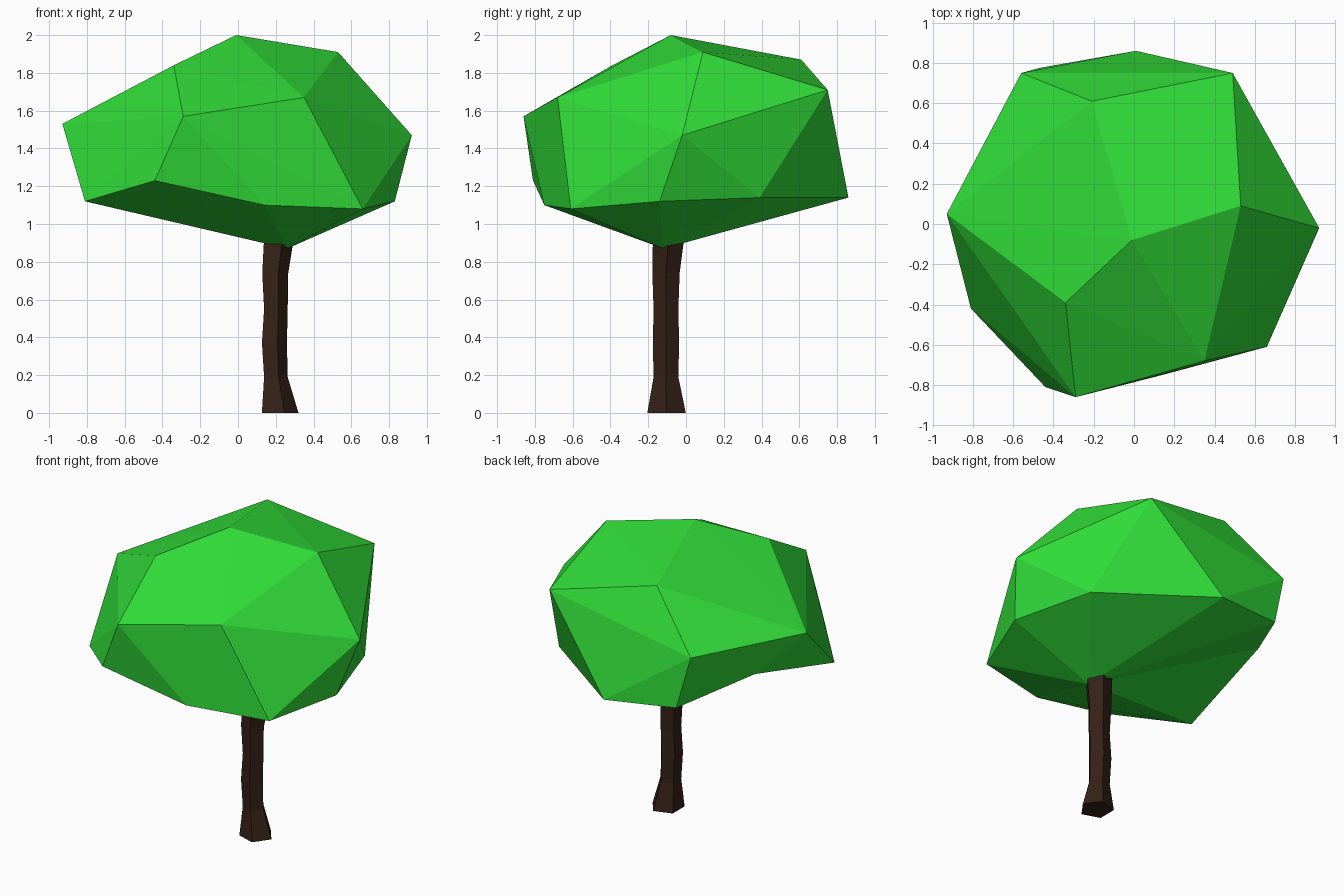
import bpy, bmesh
from math import cos, sin, tau

if "Cube" in bpy.data.objects:
    bpy.data.objects.remove(bpy.data.objects["Cube"])


def finish(bm, name, color):
    bmesh.ops.recalc_face_normals(bm, faces=bm.faces)
    mesh = bpy.data.meshes.new(name)
    bm.to_mesh(mesh)
    bm.free()
    mat = bpy.data.materials.new(name + "_color")
    mat.diffuse_color = (*color, 1)
    mat.use_nodes = True
    mat.node_tree.nodes["Principled BSDF"].inputs["Base Color"].default_value = mat.diffuse_color
    mesh.materials.append(mat)
    obj = bpy.data.objects.new(name, mesh)
    bpy.context.collection.objects.link(obj)
    return obj


# Canopy: faceted hull around tiers of corner points
crown = [(-.01, -.08, 2.0), (.53, .09, 1.91), (-.21, .61, 1.87), (-.34, -.39, 1.84)]
middle = [(.49, .75, 1.71), (.35, -.68, 1.67), (-.29, -.86, 1.57),
          (-.93, .05, 1.53), (-.56, .75, 1.53), (.92, -.02, 1.47)]
rim = [(.66, -.61, 1.08), (.14, -.75, 1.10), (-.44, -.81, 1.23), (-.81, -.42, 1.12),
       (-.47, .775, 1.18), (.01, .86, 1.14), (.67, .39, 1.14), (.83, -.14, 1.12)]
base = [(.26, -.12, .87)]

bm = bmesh.new()
for p in crown + middle + rim + base:
    bm.verts.new(p)
dent = bm.verts.new((-.88, .39, 1.15))
bmesh.ops.convex_hull(bm, input=bm.verts[:])
dent.co = (-.73, .31, 1.30)  # pull one rim corner in for the hollow at the back left
finish(bm, "canopy", (.03, .72, .04))

# Trunk: crooked five-sided loft (z, centre x, centre y, radius)
sections = [(0, .213, -.103, .107), (.19, .194, -.106, .069), (.37, .186, -.106, .073),
            (.55, .194, -.106, .069), (.74, .19, -.106, .076), (.89, .205, -.095, .085),
            (.95, .21, -.09, .085)]
bm = bmesh.new()
rings = [[bm.verts.new((cx + r * cos(tau * i / 5), cy + r * sin(tau * i / 5), z))
          for i in range(5)] for z, cx, cy, r in sections]
for lo, hi in zip(rings, rings[1:]):
    for i in range(5):
        j = (i + 1) % 5
        bm.faces.new((lo[i], lo[j], hi[j], hi[i]))
bm.faces.new(rings[0][::-1])
bm.faces.new(rings[-1])
finish(bm, "trunk", (.035, .015, .008))
